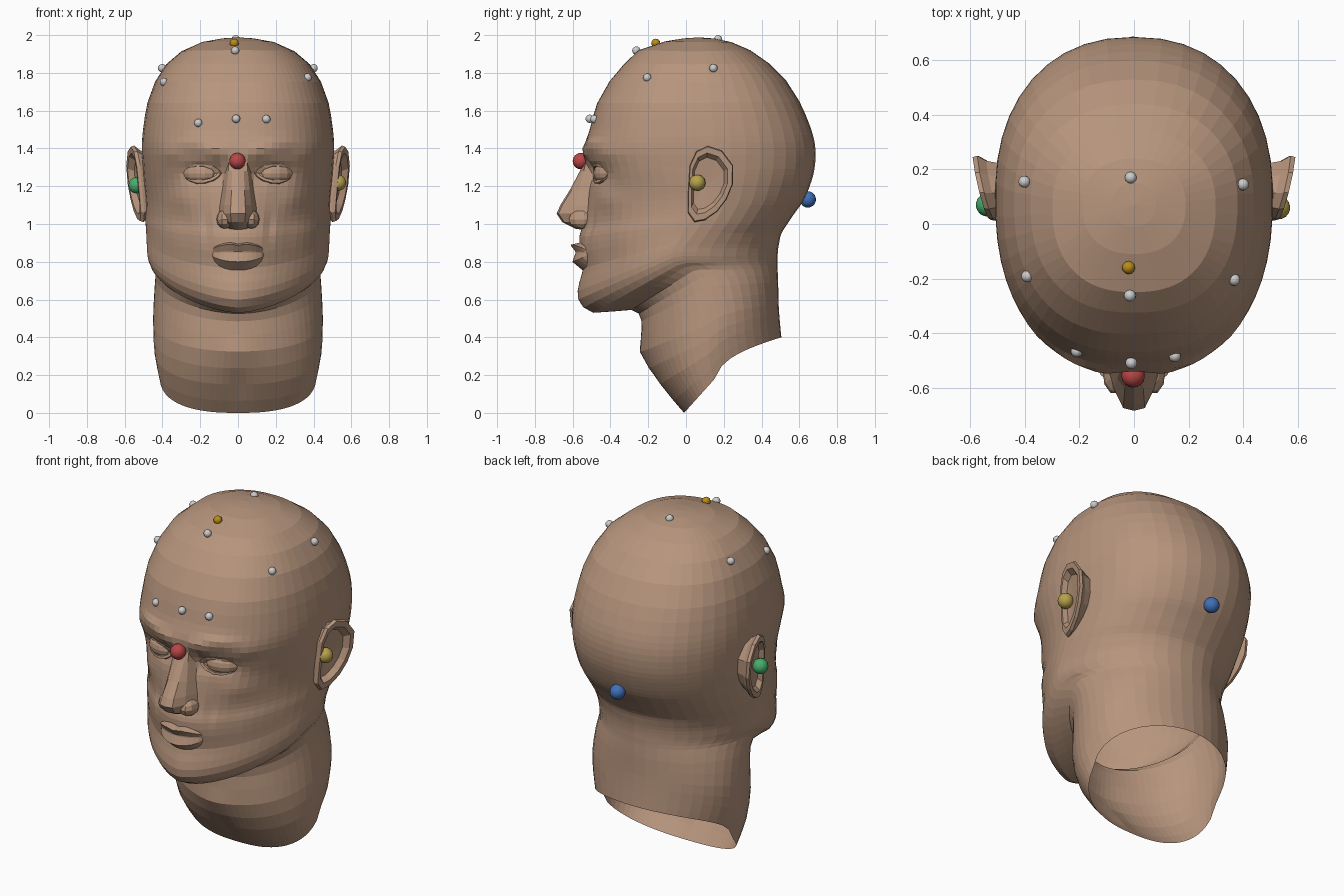
import bpy, bmesh
from math import sin, cos, pi, exp, sqrt
from mathutils import Matrix, Vector

if "Cube" in bpy.data.objects:
    bpy.data.objects.remove(bpy.data.objects["Cube"])


def material(name, rgb):
    m = bpy.data.materials.new(name)
    m.diffuse_color = (*rgb, 1)
    m.use_nodes = True
    m.node_tree.nodes["Principled BSDF"].inputs["Base Color"].default_value = m.diffuse_color
    return m


SKIN = material("skin", (0.47, 0.30, 0.205))


def finish(name, bm, mat=None, smooth=False):
    bmesh.ops.recalc_face_normals(bm, faces=bm.faces[:])
    me = bpy.data.meshes.new(name)
    bm.to_mesh(me)
    bm.free()
    for p in me.polygons:
        p.use_smooth = smooth
    if mat:
        me.materials.append(mat)
    ob = bpy.data.objects.new(name, me)
    bpy.context.collection.objects.link(ob)
    return ob


def loft(name, rows, closed=True, start=None, end=None, mat=SKIN):
    """Quads between successive rows of points, with optional fan caps."""
    bm = bmesh.new()
    vs = [[bm.verts.new(p) for p in row] for row in rows]
    n = len(rows[0])
    span = range(n if closed else n - 1)
    for a, b in zip(vs, vs[1:]):
        for i in span:
            j = (i + 1) % n
            bm.faces.new((a[i], a[j], b[j], b[i]))
    for tip, row in ((start, vs[0]), (end, vs[-1])):
        if tip:
            c = bm.verts.new(tip)
            for i in span:
                bm.faces.new((c, row[i], row[(i + 1) % n]))
    return finish(name, bm, mat)


def ball(name, loc, scale, mat=SKIN, yaw=0, smooth=False, segs=12):
    bm = bmesh.new()
    bmesh.ops.create_uvsphere(bm, u_segments=segs, v_segments=segs * 2 // 3, radius=1)
    bm.transform(Matrix.Translation(loc) @ Matrix.Rotation(yaw, 4, 'Z')
                 @ Matrix.Diagonal((*scale, 1)))
    return finish(name, bm, mat, smooth)


# Head and neck loops, crown to neck cut.
# Midline front (y, z, squareness), side (x, y, z), midline back (y, z)
FRONT = [(-.01, 1.983, 2.2), (-.11, 1.967, 2.3), (-.25, 1.92, 2.4), (-.325, 1.85, 2.4),
         (-.405, 1.755, 2.4), (-.47, 1.64, 2.4), (-.51, 1.50, 2.4), (-.54, 1.40, 2.35),
         (-.53, 1.30, 2.25), (-.52, 1.20, 2.1), (-.53, 1.10, 2), (-.545, 1.00, 1.9),
         (-.565, .93, 1.85), (-.56, .85, 1.8), (-.545, .765, 1.75), (-.565, .69, 1.65),
         (-.57, .60, 1.6), (-.49, .53, 1.6), (-.29, .545, 1.7), (-.235, .485, 1.9),
         (-.23, .325, 2.1), (-.14, .15, 2.3), (-.01, 0, 2.5)]
SIDE = [(.08, .07, 1.983), (.19, .07, 1.963), (.30, .07, 1.912), (.38, .08, 1.845),
        (.44, .08, 1.75), (.48, .09, 1.64), (.503, .1, 1.50), (.51, .1, 1.40),
        (.505, .1, 1.30), (.50, .1, 1.22), (.492, .1, 1.14), (.49, .08, 1.07),
        (.49, .05, 1.01), (.487, .02, .96), (.485, -.01, .92), (.483, -.04, .88),
        (.479, -.05, .83), (.465, -.03, .79), (.438, .05, .76), (.442, .11, .66),
        (.45, .15, .48), (.442, .15, .33), (.415, .17, .20)]
BACK = [(.15, 1.982), (.24, 1.963), (.34, 1.92), (.44, 1.85), (.53, 1.76), (.60, 1.65),
        (.66, 1.51), (.685, 1.40), (.68, 1.29), (.655, 1.20), (.62, 1.12),
        (.57, 1.05), (.53, .99), (.505, .95), (.495, .91), (.488, .87), (.485, .83),
        (.485, .80), (.485, .76), (.488, .69), (.49, .58), (.497, .48), (.505, .40)]

# Face relief: |x|, z, spread x, spread z, push back (+) or out (-)
RELIEF = [(.20, 1.27, .10, .05, .045),      # eye sockets
          (.10, 1.27, .035, .06, .03),      # inner eye corners
          (.11, 1.385, .06, .025, -.02),    # brow ridge, inner
          (.22, 1.42, .09, .025, -.022),    # brow ridge, arch
          (.36, 1.37, .05, .04, -.015),     # brow ridge, outer
          (.30, 1.13, .07, .06, -.02),      # cheekbones
          (.27, .95, .06, .09, .012),       # cheek hollows
          (.17, .98, .025, .09, .012),      # smile lines
          (0, .32, .11, .07, -.015),        # throat
          (0, .12, .06, .05, .02)]          # throat notch


def spline(pts, k, t):
    q = [Vector(pts[min(max(k + d, 0), len(pts) - 1)]) for d in (-1, 0, 1, 2)]
    return q[1] + .5 * t * (q[2] - q[0] + t * (2 * q[0] - 5 * q[1] + 4 * q[2] - q[3]
                            + t * (3 * (q[1] - q[2]) + q[3] - q[0])))


def head_ring(k, t, cols=54):
    f, s, b = (spline(c, k, t) for c in (FRONT, SIDE, BACK))
    ring = []
    for i in range(cols):
        u = 2 * pi * i / cols
        a = u - .38 * sin(u)               # loops crowd towards the face
        c, sn = cos(a), sin(a)
        front = c > 0
        p = f.z if front else 2 + .25 * min(max((s.z - .9) / .4, 0), 1)
        h, w = abs(c) ** (2 / p), abs(sn) ** (2 / p)
        e = f if front else b
        x = s.x * w * (1 if sn > 0 else -1)
        y = s.y + (e.x - s.y) * h
        z = s.z + (e.y - s.z) * (h if front else h ** .5)
        if front:
            for rx, rz, dx, dz, amp in RELIEF:
                y += amp * h * exp(-((abs(x) - rx) / dx) ** 2 - ((z - rz) / dz) ** 2)
        ring.append((x, y, z))
    return ring


rings = [head_ring(k, t) for k in range(len(FRONT) - 1)
         for t in ((0,) if k < 5 else (0, .33, .67) if 6 <= k <= 11 else (0, .5))]
rings.append(head_ring(len(FRONT) - 1, 0))
loft("head_and_neck", rings, start=(0, .07, 1.988))      # neck is open below

# Nose: z, base half-width, ridge half-width, ridge y
NOSE = [(1.36, .06, .03, -.53), (1.28, .07, .032, -.562), (1.18, .09, .034, -.615),
        (1.10, .105, .038, -.665), (1.055, .11, .04, -.685), (1.01, .10, .035, -.655),
        (.975, .07, .02, -.585)]
loft("nose", [[(-b, -.49, z), (-(b + r) / 2, (y - .52) / 2, z), (-r, y + .01, z), (0, y, z),
               (r, y + .01, z), ((b + r) / 2, (y - .52) / 2, z), (b, -.49, z)]
              for z, b, r, y in NOSE], closed=False,
     start=(0, -.50, 1.40), end=(0, -.52, .965))

# Lips: profile swept across the mouth, tapering to the corners
lips = []
for i in range(13):
    u = -1 + i / 6
    s, x = sqrt(max(1 - u * u, 0)), .148 * u
    bow = 1 - .2 * exp(-(u / .18) ** 2)
    lips.append([(x, -.535 + 1.6 * x * x - out * s, .85 + dz * s)
                 for dz, out in ((.06 * bow, .01), (.045 * bow, .075), (.004, .05),
                                 (-.004, .05), (-.05, .066), (-.105, 0))])
loft("lips", lips, closed=False)

# Ear outline (y, z)
EAR = [(.02, 1.31), (.055, 1.385), (.115, 1.415), (.19, 1.39), (.25, 1.31), (.248, 1.21),
       (.215, 1.13), (.165, 1.065), (.10, 1.02), (.045, 1.01), (.01, 1.06), (.012, 1.18)]


def ear_loop(side, scale, depth, fixed=None):
    cy, cz = .10, 1.22
    loop = []
    for y, z in EAR:
        y, z = cy + (y - cy) * scale, cz + (z - cz) * scale
        x = fixed or .522 + .25 * y + .08 * (z - 1.2) - depth
        loop.append((side * x, y, z))
    return loop


for side, word in ((-1, "left"), (1, "right")):
    loft("ear_" + word, [ear_loop(side, .8, 0, .48), ear_loop(side, .88, .045),
                         ear_loop(side, 1, .018), ear_loop(side, .97, 0),
                         ear_loop(side, .8, 0), ear_loop(side, .68, .03)],
         end=(side * .505, .09, 1.2))
    ball("nostril_" + word, (side * .07, -.55, 1.025), (.045, .075, .05), segs=9)

    # Eye: eyeball plus an almond-shaped lid rim
    yaw = side * .36
    ball("eyeball_" + word, (side * .2, -.425, 1.268), (.095, .06, .06), yaw=yaw)
    place = Matrix.Translation((side * .2, -.472, 1.27)) @ Matrix.Rotation(yaw, 4, 'Z')
    rim = []
    for i in range(14):
        a = 2 * pi * i / 14
        ex, ez = cos(a), sin(a) * abs(sin(a)) ** .3
        rim.append([place @ Vector((.095 * ex * g, d + .03 * ex * ex, .042 * ez * g ** 2))
                    for g, d in ((1.3, .04), (1.13, -.008), (.95, -.008), (.88, .03))])
    loft("eyelids_" + word, rim + rim[:1], closed=False)

# Reference markers
for name, loc, rgb in (("nasion_marker", (-.003, -.557, 1.333), (.48, .06, .06)),
                       ("left_ear_marker", (-.537, .07, 1.205), (.06, .42, .15)),
                       ("right_ear_marker", (.53, .06, 1.218), (.47, .36, .07)),
                       ("back_marker", (-.003, .645, 1.13), (.05, .16, .48))):
    ball(name, loc, (.043,) * 3, material(name, rgb), smooth=True, segs=18)
ball("crown_marker", (-.02, -.16, 1.957), (.024,) * 3,
     material("gold", (.5, .26, .01)), smooth=True)

# Small grey scalp sensors
for i, loc in enumerate([(-.21, -.467, 1.535), (-.01, -.51, 1.557), (.15, -.485, 1.555),
                         (-.015, -.263, 1.918), (-.012, .17, 1.978), (.40, .145, 1.825),
                         (-.402, .155, 1.825), (.368, -.205, 1.775), (-.392, -.192, 1.752)]):
    ball(f"scalp_sensor_{i + 1}", loc, (.022,) * 3, None, smooth=True)
